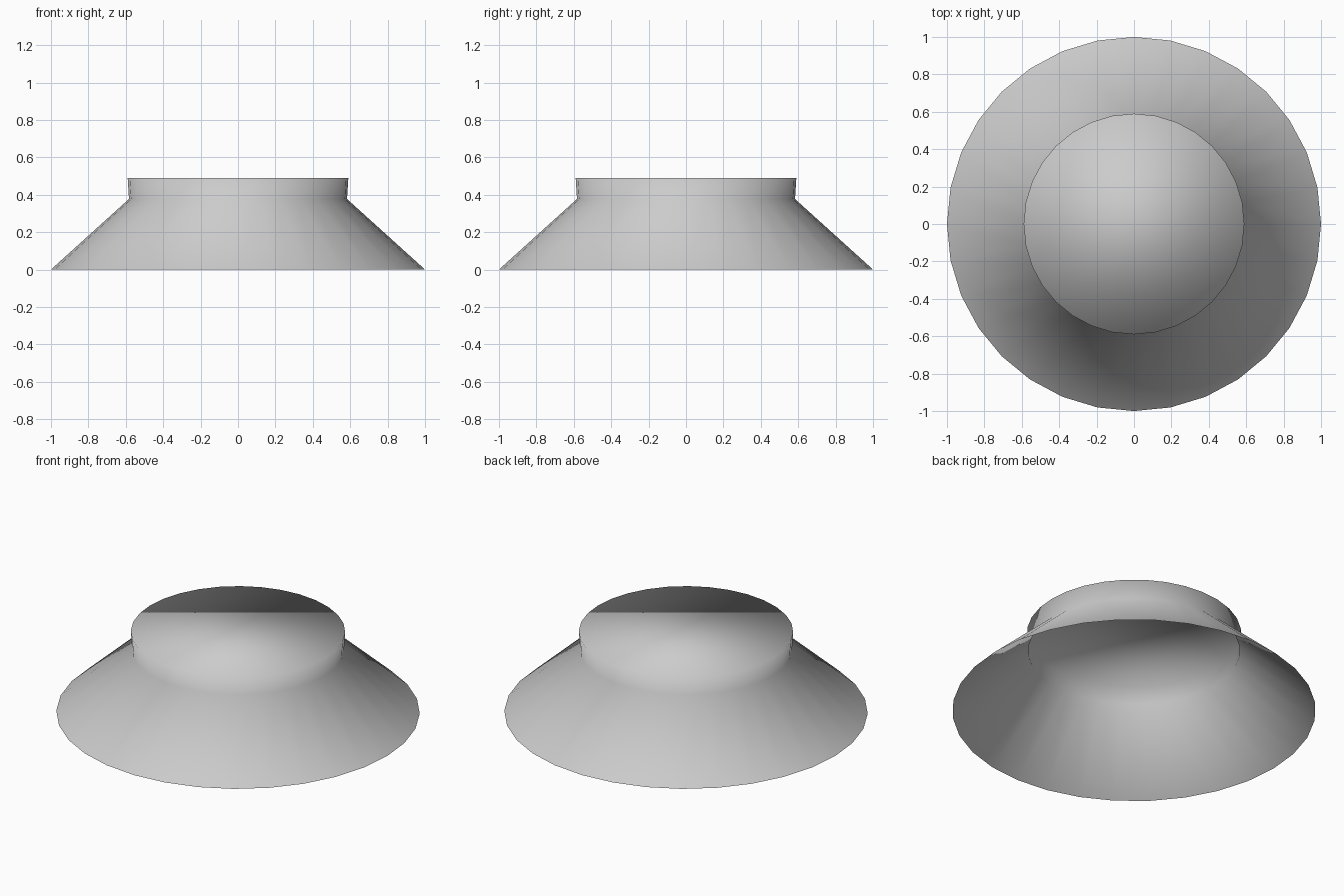
import bpy, bmesh, math

if "Cube" in bpy.data.objects:
    bpy.data.objects.remove(bpy.data.objects["Cube"])

SIDES = 32
# Radius and height of each ring: skirt rim, neck, top rim
PROFILE = [(1.0, 0.0), (0.583, 0.377), (0.59, 0.49)]

bm = bmesh.new()
rings = []
for r, z in PROFILE:
    rings.append([bm.verts.new((r * math.cos(2 * math.pi * i / SIDES),
                                r * math.sin(2 * math.pi * i / SIDES), z))
                  for i in range(SIDES)])

# Flared skirt and upright collar, open underneath
for low, high in zip(rings, rings[1:]):
    for i in range(SIDES):
        j = (i + 1) % SIDES
        bm.faces.new((low[i], low[j], high[j], high[i]))

# Closed top
bm.faces.new(rings[-1])

# Fully smooth shading, as the soft gradient across the top shows
for f in bm.faces:
    f.smooth = True

mesh = bpy.data.meshes.new("flared_cap")
bm.to_mesh(mesh)
bm.free()
cap = bpy.data.objects.new("flared_cap", mesh)
bpy.context.collection.objects.link(cap)
